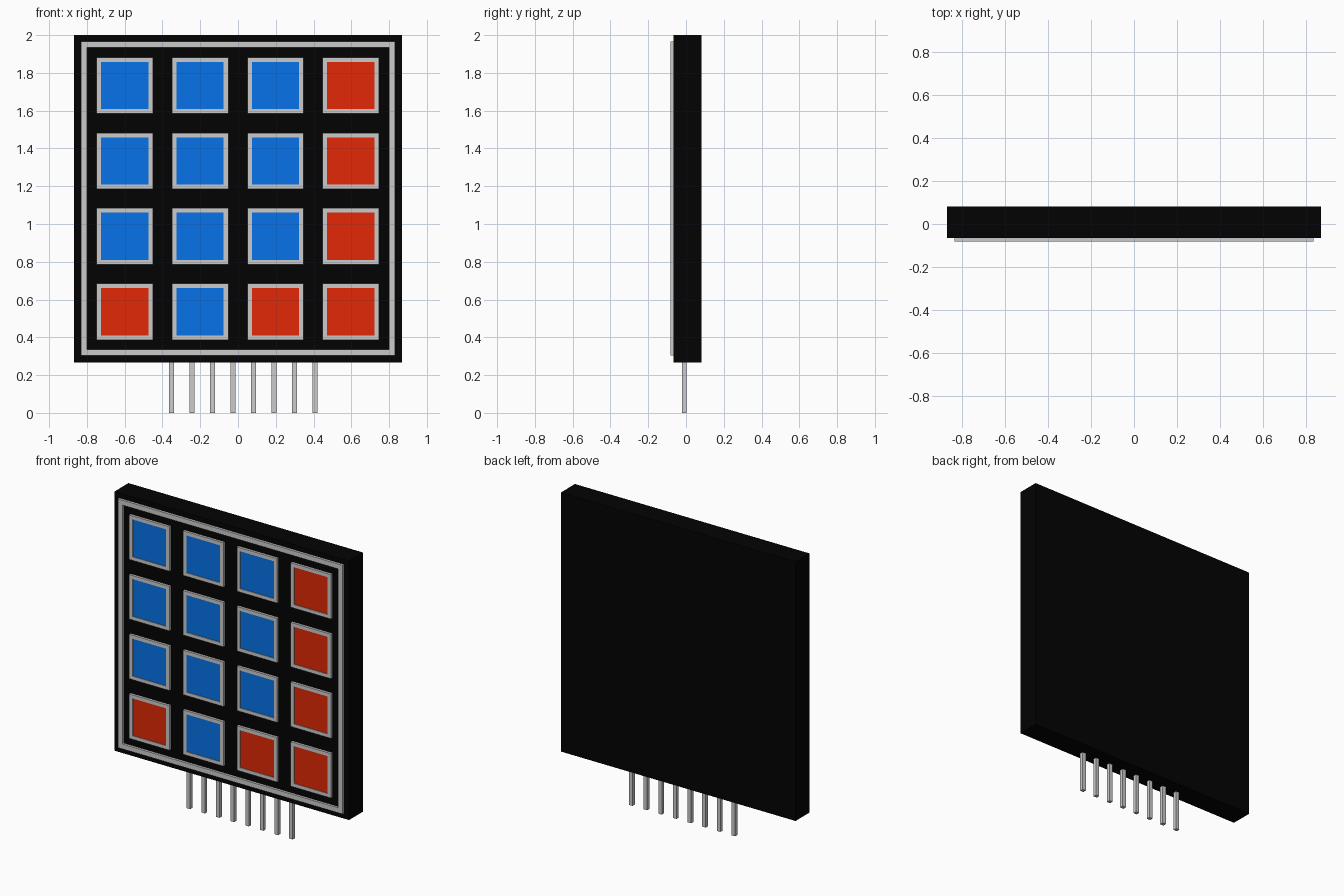
import bpy, bmesh

if "Cube" in bpy.data.objects:
    bpy.data.objects.remove(bpy.data.objects["Cube"])


def material(name, rgb):
    m = bpy.data.materials.new(name)
    m.diffuse_color = (*rgb, 1)
    m.use_nodes = True
    m.node_tree.nodes["Principled BSDF"].inputs["Base Color"].default_value = m.diffuse_color
    return m


BLACK = material("black_plastic", (0.0008, 0.0008, 0.0008))
BLUE = material("blue_key", (0.002, 0.17, 0.81))
RED = material("red_key", (0.76, 0.022, 0.002))


def finish(name, bm, mat=None):
    bmesh.ops.recalc_face_normals(bm, faces=bm.faces)
    me = bpy.data.meshes.new(name)
    bm.to_mesh(me)
    bm.free()
    ob = bpy.data.objects.new(name, me)
    bpy.context.collection.objects.link(ob)
    if mat:
        me.materials.append(mat)
    return ob


def box(name, x0, x1, y0, y1, z0, z1, mat=None):
    bm = bmesh.new()
    bmesh.ops.create_cube(bm, size=1)
    for v in bm.verts:
        v.co = (x1 if v.co.x > 0 else x0,
                y1 if v.co.y > 0 else y0,
                z1 if v.co.z > 0 else z0)
    return finish(name, bm, mat)


def frame(name, cx, cz, hx, hz, width, y0, y1):
    """Rectangular ring facing -y, with a solid depth."""
    bm = bmesh.new()
    corners = [(-1, -1), (1, -1), (1, 1), (-1, 1)]
    rings = [[bm.verts.new((cx + sx * (hx - w), y, cz + sz * (hz - w)))
              for sx, sz in corners]
             for w, y in [(0, y0), (0, y1), (width, y1), (width, y0)]]
    for r in range(4):
        a, b = rings[r], rings[(r + 1) % 4]
        for i in range(4):
            j = (i + 1) % 4
            bm.faces.new((a[i], a[j], b[j], b[i]))
    return finish(name, bm)


FRONT, FACE, BACK = -0.082, -0.066, 0.082

# Housing and raised border line
box("housing", -0.868, 0.868, FACE, BACK, 0.267, 2.0, BLACK)
frame("border_line", 0, 1.135, 0.832, 0.832, 0.033, FRONT, FACE + 0.002)

# Keys: grey rim around a coloured pad, red in the last column and two bottom keys
red_keys = {(0, 3), (1, 3), (2, 3), (3, 3), (3, 0), (3, 2)}
for row in range(4):
    for col in range(4):
        cx, cz = -0.599 + 0.3985 * col, 1.733 - 0.399 * row
        tag = f"{row + 1}_{col + 1}"
        frame(f"key_rim_{tag}", cx, cz, 0.149, 0.149, 0.024, FRONT, FACE + 0.002)
        h = 0.126
        box(f"key_pad_{tag}", cx - h, cx + h, -0.078, FACE + 0.002, cz - h, cz + h,
            RED if (row, col) in red_keys else BLUE)

# Header pins along the bottom edge
for i in range(8):
    x = -0.352 + 0.1084 * i
    box(f"pin_{i + 1}", x - 0.013, x + 0.013, -0.021, 0.003, 0, 0.3)
